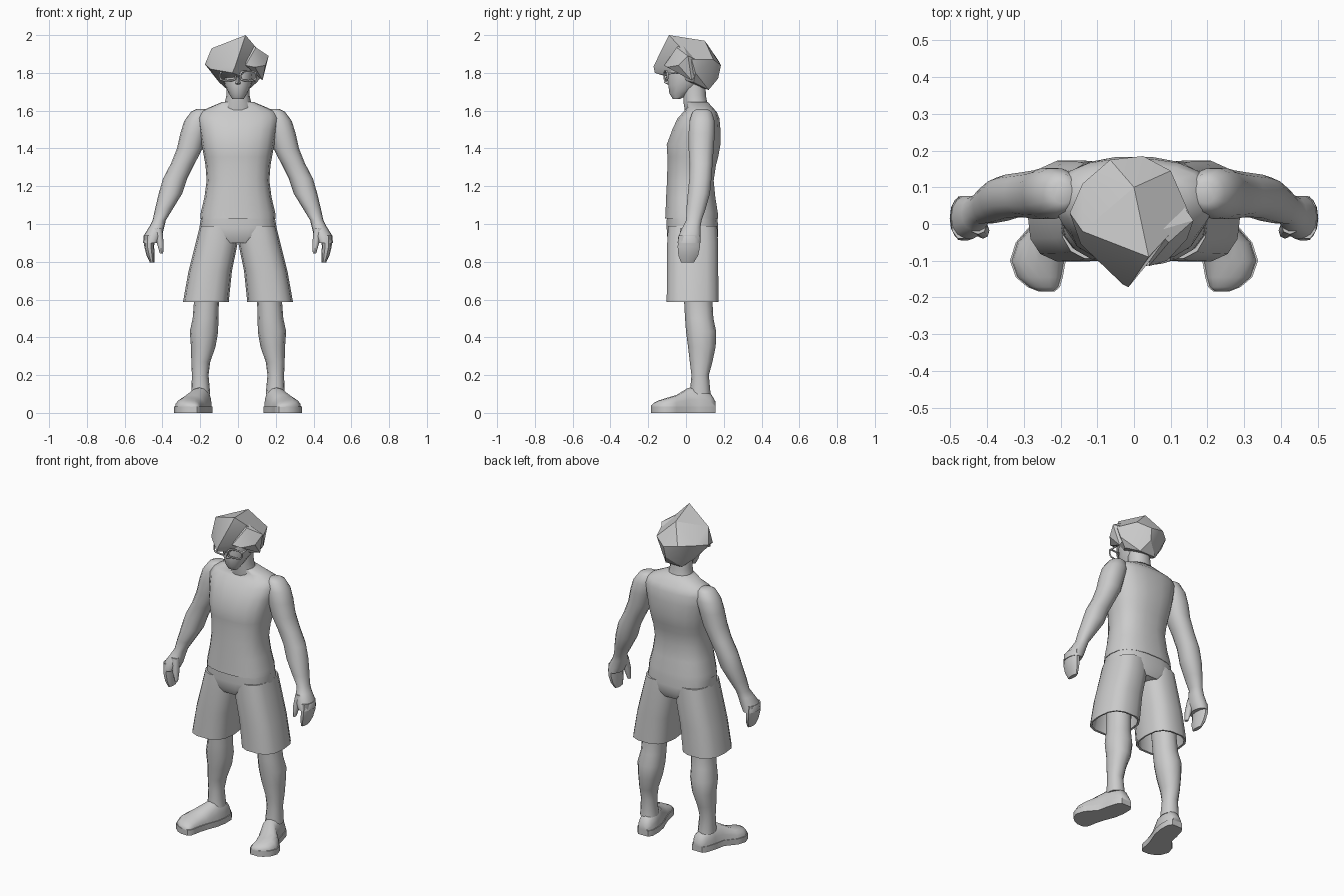
import bpy, bmesh, math

grey = bpy.data.materials.new("plain grey")
grey.diffuse_color = (0.6, 0.6, 0.6, 1)


def finish(name, bm, angle=50):
    bmesh.ops.recalc_face_normals(bm, faces=bm.faces)
    me = bpy.data.meshes.new(name)
    bm.to_mesh(me)
    bm.free()
    me.materials.append(grey)
    ob = bpy.data.objects.new(name, me)
    bpy.context.collection.objects.link(ob)
    bpy.ops.object.select_all(action='DESELECT')
    ob.select_set(True)
    bpy.context.view_layer.objects.active = ob
    if angle:
        bpy.ops.object.shade_smooth_by_angle(angle=math.radians(angle))
    return ob


def skin(name, rings, angle=50):
    """Bridge a list of point rings and cap both ends."""
    bm = bmesh.new()
    vs = [[bm.verts.new(p) for p in r] for r in rings]
    n = len(vs[0])
    for a, b in zip(vs, vs[1:]):
        for i in range(n):
            j = (i + 1) % n
            bm.faces.new((a[i], a[j], b[j], b[i]))
    bm.faces.new(vs[0])
    bm.faces.new(vs[-1])
    return finish(name, bm, angle)


def spow(v, e):
    return math.copysign(abs(v) ** e, v)


def loft(name, rows, side=1, n=14, p=2.2, angle=50):
    """Level superellipse rings, each row is z, cx, cy, rx, ry."""
    rings = []
    for z, cx, cy, rx, ry in rows:
        ring = []
        for i in range(n):
            a = 2 * math.pi * i / n
            ring.append((side * (cx + rx * spow(math.cos(a), 2 / p)),
                         cy + ry * spow(math.sin(a), 2 / p), z))
        rings.append(ring)
    return skin(name, rings, angle)


def hull(name, pts, angle=25):
    bm = bmesh.new()
    for p in pts:
        bm.verts.new(p)
    res = bmesh.ops.convex_hull(bm, input=bm.verts)
    junk = [g for g in res["geom_interior"] if isinstance(g, bmesh.types.BMVert)]
    bmesh.ops.delete(bm, geom=junk, context='VERTS')
    return finish(name, bm, angle)


def wire(name, pts, cyclic=False, r=0.005):
    cu = bpy.data.curves.new(name, 'CURVE')
    cu.dimensions = '3D'
    cu.bevel_depth = r
    cu.bevel_resolution = 1
    cu.use_fill_caps = True
    sp = cu.splines.new('POLY')
    sp.points.add(len(pts) - 1)
    for q, p in zip(sp.points, pts):
        q.co = (*p, 1)
    sp.use_cyclic_u = cyclic
    cu.materials.append(grey)
    ob = bpy.data.objects.new(name, cu)
    bpy.context.collection.objects.link(ob)
    bpy.ops.object.select_all(action='DESELECT')
    ob.select_set(True)
    bpy.context.view_layer.objects.active = ob
    bpy.ops.object.convert(target='MESH')


# torso, flaring into the shoulders and closing at the neck
loft("torso", [
    (1.03, 0, .030, .200, .142), (1.06, 0, .030, .197, .140),
    (1.14, 0, .025, .178, .132), (1.23, 0, .023, .166, .125),
    (1.31, 0, .030, .172, .130), (1.355, 0, .036, .180, .136),
    (1.42, 0, .040, .192, .144), (1.50, 0, .055, .205, .129),
    (1.56, 0, .066, .215, .112), (1.595, 0, .075, .200, .088),
    (1.618, 0, .072, .150, .068), (1.645, 0, .058, .085, .060)], n=18, p=2.5)
loft("neck", [(1.58, 0, .062, .085, .066), (1.64, 0, .050, .070, .064),
              (1.68, 0, .045, .062, .062), (1.78, 0, .040, .062, .062)])

# head with a tapered jaw and a small nose
loft("head", [
    (1.662, 0, -.050, .030, .020), (1.69, 0, -.033, .048, .056),
    (1.735, 0, -.008, .070, .088), (1.78, 0, .008, .080, .106),
    (1.84, 0, .018, .086, .112), (1.91, 0, .025, .075, .095)], p=2.1)
hull("nose", [(0, -.095, 1.80), (0, -.118, 1.748), (.018, -.088, 1.74),
              (-.018, -.088, 1.74), (0, -.09, 1.735)])

# faceted hair: main mass and a swept side tuft
hull("hair", [
    (.04, -.09, 2.0), (0, .10, 1.97), (-.14, -.02, 1.93), (-.175, .03, 1.845),
    (-.14, .11, 1.86), (-.065, .175, 1.86), (.025, .185, 1.84), (.10, .145, 1.87),
    (.15, .03, 1.87), (.14, .05, 1.80), (-.015, -.172, 1.835), (-.03, -.165, 1.80),
    (-.145, -.055, 1.82), (-.08, -.105, 1.80), (-.10, .05, 1.75),
    (-.055, .12, 1.71), (.055, .12, 1.71), (.02, .17, 1.77), (.10, .04, 1.75)])
hull("hair_tuft", [
    (.06, -.02, 1.955), (.095, -.05, 1.935), (.162, .01, 1.89), (.145, -.04, 1.84),
    (.09, -.10, 1.83), (.04, -.115, 1.84), (.13, .03, 1.76), (.10, .10, 1.85)])

# glasses
wire("glasses_bridge", [(-.014, -.113, 1.79), (.014, -.113, 1.79)])

for s, tag in ((1, "left"), (-1, "right")):
    rim = [(s * (.054 + .042 * spow(math.cos(a), .6)),
            -.115 + .018 * (.5 + .5 * math.cos(a)),
            1.784 + .025 * spow(math.sin(a), .6))
           for a in [math.tau * i / 16 for i in range(16)]]
    wire(tag + "_glasses_rim", rim, True)
    wire(tag + "_glasses_temple", [(s * .094, -.098, 1.795), (s * .09, .02, 1.81)])

    # arm with shoulder, elbow and wrist
    loft(tag + "_arm", [
        (1.608, .195, .085, .025, .030), (1.595, .200, .085, .048, .052),
        (1.545, .215, .085, .070, .068), (1.48, .235, .083, .070, .071),
        (1.40, .255, .080, .068, .068), (1.32, .292, .080, .063, .062),
        (1.24, .333, .076, .064, .060), (1.16, .358, .068, .062, .060),
        (1.08, .392, .053, .047, .052), (1.02, .417, .042, .035, .042),
        (.985, .430, .030, .040, .048), (.935, .452, .018, .049, .060),
        (.90, .462, .016, .040, .062)])
    loft(tag + "_fingers", [
        (.94, .470, .016, .030, .058), (.88, .470, .015, .026, .062),
        (.835, .463, .012, .022, .055), (.797, .455, .008, .012, .036)], s, n=10)\
        if s > 0 else None
    loft(tag + "_thumb", [
        (.98, .425, -.002, .024, .026), (.90, .412, -.018, .018, .022),
        (.845, .405, -.025, .009, .012)], s, n=8) if s > 0 else None

    # shorts leg with a hollow hem
    loft(tag + "_shorts_leg", [
        (.99, .100, .035, .102, .132), (.90, .113, .035, .111, .137),
        (.75, .147, .035, .115, .138), (.588, .170, .035, .121, .140),
        (.59, .170, .035, .110, .128), (.74, .150, .035, .095, .115)],
        s, p=2.7, angle=40)

    # lower leg
    loft(tag + "_leg", [
        (.78, .160, .060, .070, .080), (.59, .167, .065, .066, .075),
        (.50, .172, .070, .068, .075), (.43, .180, .080, .075, .080),
        (.35, .184, .084, .065, .073), (.27, .197, .080, .050, .060),
        (.20, .200, .075, .044, .046), (.10, .197, .075, .050, .055)], s, n=12)

    # shoe: rows of y, centre x, half width, top height
    rows = [(.156, .186, .030, .06), (.13, .188, .048, .105), (.07, .196, .057, .14),
            (.01, .208, .058, .132), (-.05, .246, .072, .095), (-.10, .262, .072, .08),
            (-.145, .258, .060, .066), (-.172, .246, .040, .052), (-.184, .238, .018, .038)]
    skin(tag + "_shoe", [
        [(s * (cx + w * spow(math.cos(a), .8)), y, .03 + (h - .03) * math.sin(a))
         for a in [math.pi * i / 8 for i in range(9)]] for y, cx, w, h in rows])
    skin(tag + "_sole", [
        [(s * (cx + k * (w + .004)), y, z) for k, z in ((-1, 0), (1, 0), (1, .035), (-1, .035))]
        for y, cx, w, h in rows], 40)

# mirror the arm parts that were built once
for name in ("arm", "fingers", "thumb"):
    old = bpy.data.objects.get("right_" + name)
    if old:
        bpy.data.objects.remove(old)
    extra = bpy.data.objects.get("left_" + name + ".001")
    if extra:
        bpy.data.objects.remove(extra)
    bm = bmesh.new()
    bm.from_mesh(bpy.data.objects["left_" + name].data)
    for v in bm.verts:
        v.co.x *= -1
    finish("right_" + name, bm)

# shorts waist
loft("shorts_waist", [
    (1.06, 0, .031, .190, .134), (.98, 0, .034, .205, .138),
    (.935, 0, .035, .195, .136), (.90, 0, .035, .130, .120)], n=18, p=2.7)
